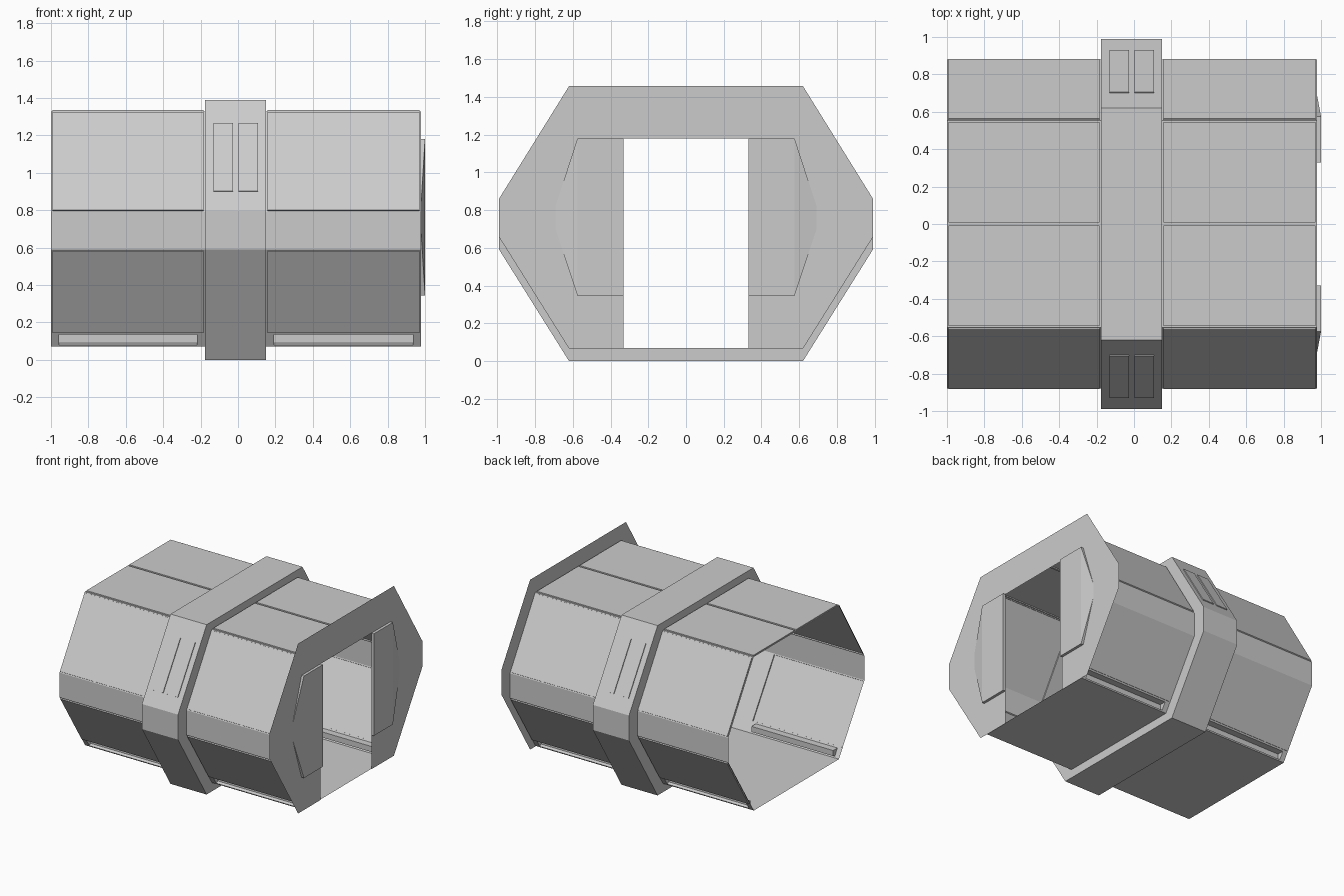
import bpy, bmesh
from mathutils import Vector

if "Cube" in bpy.data.objects:
    bpy.data.objects.remove(bpy.data.objects["Cube"])

CENTRE = Vector((0, 0, 0.7))


def finish(bm, name):
    me = bpy.data.meshes.new(name)
    bm.to_mesh(me)
    bm.free()
    ob = bpy.data.objects.new(name, me)
    bpy.context.collection.objects.link(ob)
    return ob


def face(bm, pts, direction=None):
    """Add a face pointing along direction, or away from the tunnel axis."""
    f = bm.faces.new([bm.verts.new(p) for p in pts])
    f.normal_update()
    c = f.calc_center_median()
    d = direction or Vector((0, c.y, c.z - CENTRE.z))
    if f.normal.dot(Vector(d)) < 0:
        f.normal_flip()
    return f


def strip(bm, x0, x1, p, q):
    return face(bm, [(x0, *p), (x1, *p), (x1, *q), (x0, *q)])


def raised(bm, f, border, height):
    bmesh.ops.inset_individual(bm, faces=[f], thickness=border, depth=0)
    bmesh.ops.inset_individual(bm, faces=[f], thickness=0.001, depth=height)


def lerp(p, q, t):
    return (p[0] + (q[0] - p[0]) * t, p[1] + (q[1] - p[1]) * t)


def sided(p, s):
    return (p[0] * s, p[1])


def full(half):
    return half + [(-y, z) for y, z in reversed(half)]


X0, X1, R0, R1 = -1.0, 0.978, -0.177, 0.15
hull = [(0.55, 0.07), (0.594, 0.14), (0.88, 0.59), (0.88, 0.79), (0.553, 1.327), (0, 1.327)]
ring = [(0.62, 0.0), (0.99, 0.59), (0.99, 0.795), (0.62, 1.39)]

# Hull shell with raised panels and long vents
bm = bmesh.new()
strip(bm, X0, X1, (-0.55, 0.07), (0.55, 0.07))
for s in (1, -1):
    P = [sided(p, s) for p in hull]
    strip(bm, X0, X1, P[2], P[3])
    for i in (0, 1, 3, 4):
        strip(bm, R0, R1, P[i], P[i + 1])
    for a, b in ((X0, R0), (R1, X1)):
        for i in (1, 3, 4):
            raised(bm, strip(bm, a, b, P[i], P[i + 1]), 0.011, 0.009)
        # vent recess framed by four strips
        c, d = a + 0.042, b - 0.042
        lo, hi = lerp(P[0], P[1], 0.14), lerp(P[0], P[1], 0.93)
        strip(bm, a, b, P[0], lo)
        strip(bm, a, b, hi, P[1])
        strip(bm, a, c, lo, hi)
        strip(bm, d, b, lo, hi)
        li, hi_in = (0.535 * s, lo[1] + 0.01), (0.535 * s, hi[1])
        strip(bm, c, d, li, hi_in)
        face(bm, [(c, *lo), (d, *lo), (d, *li), (c, *li)], (0, 0, 1))
        face(bm, [(c, *hi), (d, *hi), (d, *hi_in), (c, *hi_in)], (0, 0, -1))
        for x, n in ((c, 1), (d, -1)):
            face(bm, [(x, *lo), (x, *hi), (x, *hi_in), (x, *li)], (n, 0, 0))
bmesh.ops.remove_doubles(bm, verts=bm.verts, dist=0.0002)
finish(bm, "hull_shell")

# Middle collar: outer band plus side walls down to the hull
bm = bmesh.new()
outer = full(ring)
inner = full([hull[0], hull[2], hull[3], hull[4]])
for i in range(8):
    j = (i + 1) % 8
    strip(bm, R0, R1, outer[i], outer[j])
    for x, n in ((R0, -1), (R1, 1)):
        face(bm, [(x, *outer[i]), (x, *outer[j]), (x, *inner[j]), (x, *inner[i])], (n, 0, 0))
bmesh.ops.remove_doubles(bm, verts=bm.verts, dist=0.0002)
finish(bm, "middle_collar")

# Small raised plates on the collar's upper slopes
bm = bmesh.new()
for s in (1, -1):
    lo = sided(lerp(ring[2], ring[3], 0.175), s)
    hi = sided(lerp(ring[2], ring[3], 0.785), s)
    for a, b in ((-0.13, -0.028), (0.003, 0.106)):
        f = strip(bm, a, b, lo, hi)
        n = f.normal.copy()
        ext = bmesh.ops.extrude_face_region(bm, geom=[f])["geom"]
        vs = [v for v in ext if isinstance(v, bmesh.types.BMVert)]
        bmesh.ops.translate(bm, verts=vs, vec=n * 0.007)
        bmesh.ops.delete(bm, geom=[f], context='FACES') if f.is_valid else None
finish(bm, "collar_plates")

# End wall with a doorway open to the floor
bm = bmesh.new()
wall = [(y, z + 0.066) for y, z in ring]
arch = [(0.33, 0.066), (0.33, 1.18)]
for s in (1, -1):
    face(bm, [(X1, *sided(p, s)) for p in wall + [(0.33, wall[3][1]), arch[1], arch[0]]], (1, 0, 0))
top = wall[3][1]
face(bm, [(X1, -0.33, 1.18), (X1, 0.33, 1.18), (X1, 0.33, top), (X1, -0.33, top)], (1, 0, 0))
bmesh.ops.remove_doubles(bm, verts=bm.verts, dist=0.0002)
finish(bm, "end_wall")

# Door leaves: flat slab with a tapered outer wing
for s, name in ((1, "door_leaf_back"), (-1, "door_leaf_front")):
    bm = bmesh.new()
    base = [(0.33, 0.345), (0.575, 0.345), (0.692, 0.70), (0.692, 0.82), (0.575, 1.18), (0.33, 1.18)]
    back = [bm.verts.new((X1, *sided(p, s))) for p in base]
    front = {i: bm.verts.new((1.0, *sided(base[i], s))) for i in (0, 1, 4, 5)}
    bm.faces.new(back)
    bm.faces.new([front[i] for i in (0, 1, 4, 5)])
    bm.faces.new([front[1], back[2], back[3], front[4]])
    bm.faces.new([front[1], back[1], back[2]])
    bm.faces.new([front[4], back[3], back[4]])
    for i, j in ((0, 1), (4, 5), (5, 0)):
        bm.faces.new([back[i], back[j], front[j], front[i]])
    bmesh.ops.recalc_face_normals(bm, faces=bm.faces)
    finish(bm, name)
